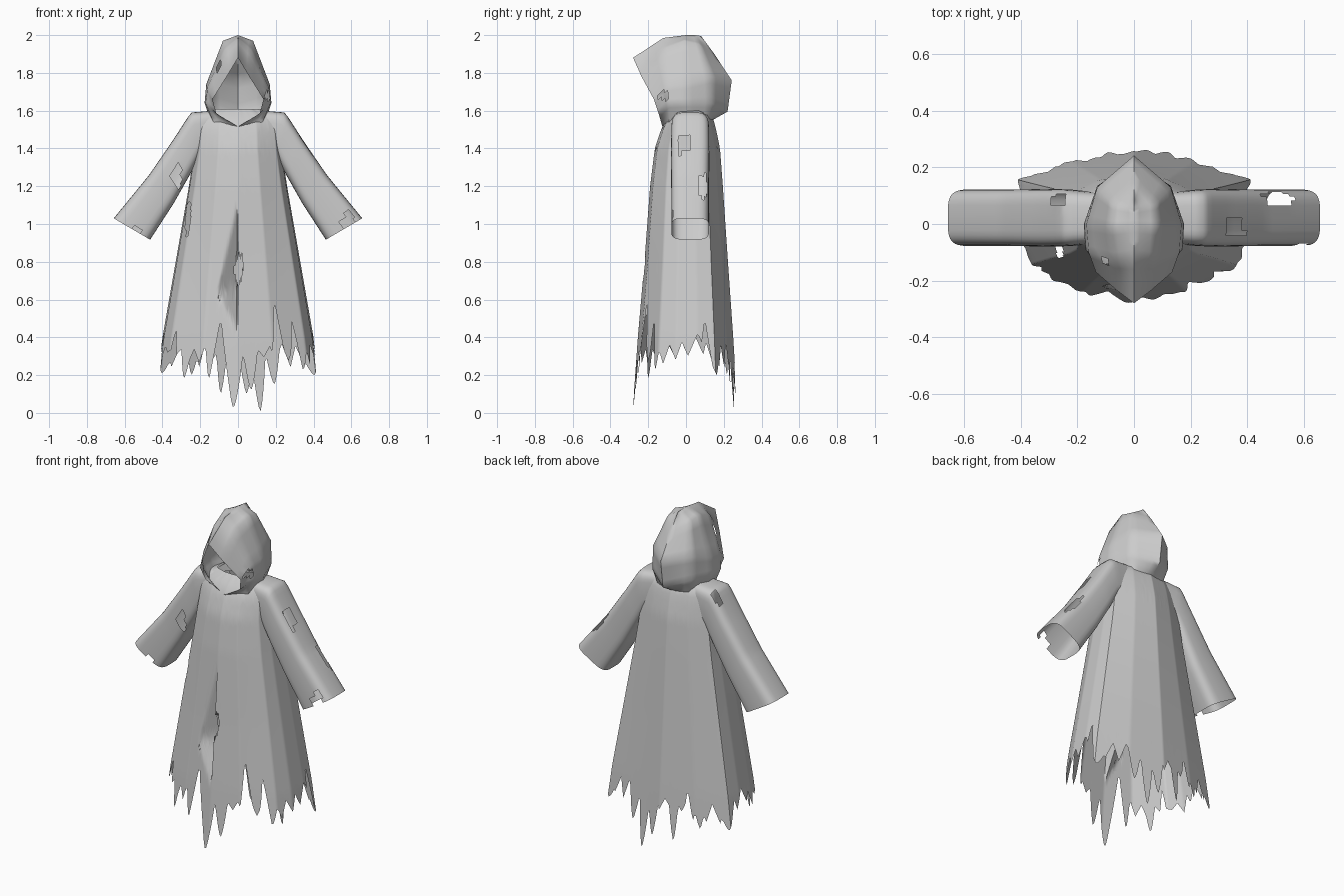
import bpy
import bmesh
import random
from math import sin, cos, pi, copysign
from mathutils import Vector

random.seed(7)
old = bpy.data.objects.get("Cube")
if old:
    bpy.data.objects.remove(old, do_unlink=True)

# One worn grey cloth
cloth = bpy.data.materials.new("grey_cloth")
cloth.use_nodes = True
grey = (0.6, 0.6, 0.6, 1)
cloth.diffuse_color = grey
cloth.node_tree.nodes["Principled BSDF"].inputs["Base Color"].default_value = grey


def lerp_table(table, value):
    """Piecewise linear lookup in rows of (key, a, b, ...), keys ascending."""
    value = min(max(value, table[0][0]), table[-1][0])
    for low, high in zip(table, table[1:]):
        if value <= high[0]:
            t = (value - low[0]) / (high[0] - low[0])
            return [a + (b - a) * t for a, b in zip(low[1:], high[1:])]


def loft(name, rows, closed, tears=(), mirror=False, cuts=0, angle=50):
    """Skin rows of points; cut ragged holes (centre, radii)."""
    bm = bmesh.new()
    grid = [[bm.verts.new(p) for p in row] for row in rows]
    count = len(grid[0])
    for upper, lower in zip(grid, grid[1:]):
        for i in range(count if closed else count - 1):
            j = (i + 1) % count
            bm.faces.new((upper[i], lower[i], lower[j], upper[j]))
    if mirror:
        copy = bmesh.ops.duplicate(bm, geom=bm.verts[:] + bm.edges[:] + bm.faces[:])["geom"]
        verts = [g for g in copy if isinstance(g, bmesh.types.BMVert)]
        bmesh.ops.scale(bm, vec=(-1, 1, 1), verts=verts)
    bmesh.ops.remove_doubles(bm, verts=bm.verts[:], dist=0.0005)
    if cuts:
        bmesh.ops.subdivide_edges(bm, edges=bm.edges[:], cuts=cuts, use_grid_fill=True)
    torn = []
    for face in bm.faces:
        middle = face.calc_center_median()
        for centre, radii in tears:
            reach = sum(((m - c) / r) ** 2 for m, c, r in zip(middle, centre, radii))
            if reach < random.uniform(0.75, 1.1):
                torn.append(face)
                break
    bmesh.ops.delete(bm, geom=torn, context="FACES")
    bmesh.ops.recalc_face_normals(bm, faces=bm.faces[:])
    mesh = bpy.data.meshes.new(name)
    bm.to_mesh(mesh)
    bm.free()
    mesh.materials.append(cloth)
    obj = bpy.data.objects.new(name, mesh)
    bpy.context.collection.objects.link(obj)
    bpy.ops.object.select_all(action="DESELECT")
    obj.select_set(True)
    bpy.context.view_layer.objects.active = obj
    bpy.ops.object.shade_smooth_by_angle(angle=angle * pi / 180)
    return obj


# Robe: height, half width, front depth, back depth
robe_sizes = [
    (0, 0.455, -0.283, 0.275), (0.4, 0.4, -0.255, 0.25), (0.8, 0.33, -0.22, 0.222),
    (1.2, 0.26, -0.19, 0.195), (1.4, 0.23, -0.165, 0.18), (1.52, 0.22, -0.125, 0.155),
    (1.58, 0.2, -0.085, 0.135), (1.61, 0.13, -0.05, 0.1),
]
# Half outline of the robe: position around, width, front share, back share
robe_outline = [
    (0, 0, 1, 0), (0.17, 0.45, 0.92, 0), (0.35, 0.88, 0.56, 0), (0.44, 0.98, 0.2, 0),
    (0.55, 1, 0, 0.25), (0.64, 0.97, 0, 0.6), (0.8, 0.52, 0, 0.86), (1, 0, 0, 1),
]
# Long hem points and deep splits: position around, height, half spread
hem_points = [
    (-0.02, 0.025, 0.05), (0.06, 0.12, 0.04), (-0.13, 0.15, 0.03), (-0.26, 0.18, 0.03),
    (0.19, 0.18, 0.03), (0.32, 0.22, 0.04), (0.65, 0.2, 0.06), (-0.65, 0.21, 0.05),
    (0.9, 0.005, 0.04), (0.83, 0.15, 0.04), (0.96, 0.1, 0.04), (-0.92, 0.1, 0.03),
    (-0.78, 0.2, 0.03),
]
hem_splits = [
    (0.2, 0.6, 0.035), (-0.09, 0.5, 0.03), (0.55, 0.42, 0.06), (-0.53, 0.42, 0.06),
    (0.29, 0.5, 0.025), (0.59, 0.5, 0.03), (-0.33, 0.45, 0.02), (-0.84, 0.42, 0.02),
]
teeth = 64
ragged = [(-1 + 2 * i / teeth,
           random.uniform(0.33, 0.38) if i % 2 else random.uniform(0.24, 0.32))
          for i in range(teeth + 1)]


def hem_height(u):
    z = lerp_table(ragged, u)[0]
    for centre, tip, spread in hem_points:
        share = (abs(u - centre) / spread) ** 1.4
        z = min(z, tip + share * (0.36 - tip))
    for centre, top, spread in hem_splits:
        z = max(z, top - abs(u - centre) / spread * (top - 0.28))
    return z


def robe_point(u, z):
    width, front, back = lerp_table(robe_sizes, z)
    across, front_share, back_share = lerp_table(robe_outline, abs(u))
    x = copysign(across * width, u)
    y = front_share * front + back_share * back
    # Deep fold in the right front panel
    fold = lerp_table([(0.42, 0), (0.65, 1), (1.12, 0)], z)[0]
    spread = 0.11 * fold
    if abs(u) < 0.4 and -spread < x < -0.0005:
        y += 0.1 * fold * (1 + x / spread)
    return Vector((x, y, z))


columns, steps = 256, 36
robe_rows = []
for r in range(steps + 1):
    row = []
    for c in range(columns):
        u = -1 + 2 * c / columns
        bottom = hem_height(u)
        row.append(robe_point(u, 1.61 + (bottom - 1.61) * r / steps))
    robe_rows.append(row)
robe_tears = [
    ((-0.27, -0.1, 1.1), (0.02, 0.05, 0.17)),
    ((0, -0.2, 0.76), (0.025, 0.1, 0.07)),
]
loft("robe", robe_rows, True, robe_tears)

# Sleeves: distance along, top x and z, bottom x and z, half depth
sleeve_sizes = [
    (0, 0.13, 1.6, 0.13, 1.4, 0.09), (0.15, 0.25, 1.59, 0.2, 1.36, 0.1),
    (0.35, 0.34, 1.45, 0.255, 1.26, 0.102), (0.6, 0.47, 1.26, 0.34, 1.11, 0.1),
    (1, 0.658, 1.03, 0.465, 0.917, 0.1),
]


def sleeve(name, side, tears):
    rows = []
    for r in range(29):
        top_x, top_z, low_x, low_z, depth = lerp_table(sleeve_sizes, r / 28)
        row = []
        for c in range(32):
            # Rounded box section
            a = 2 * pi * c / 32
            v = copysign(abs(sin(a)) ** 0.5, sin(a)) / 2 + 0.5
            y = 0.022 + depth * copysign(abs(cos(a)) ** 0.5, cos(a))
            x = low_x + (top_x - low_x) * v
            z = low_z + (top_z - low_z) * v
            row.append((side * x, y, z))
        rows.append(row)
    loft(name, rows, True, tears)


sleeve("left_sleeve", 1, [
    ((0.37, -0.02, 1.43), (0.09, 0.025, 0.08)),
    ((0.51, 0.09, 1.2), (0.08, 0.025, 0.1)),
    ((0.58, -0.08, 1.03), (0.03, 0.04, 0.05)),
])
sleeve("right_sleeve", -1, [
    ((-0.27, 0.08, 1.56), (0.04, 0.025, 0.05)),
    ((-0.32, -0.08, 1.24), (0.025, 0.03, 0.06)),
    ((-0.54, -0.08, 0.96), (0.04, 0.04, 0.025)),
])

# Hood: half loops from the face opening to the back seam
hood_loops = [
    [(0, -0.28, 1.88), (0.06, -0.235, 1.78), (0.135, -0.17, 1.66),
     (0.115, -0.145, 1.585), (0, -0.125, 1.515)],
    [(0, -0.12, 1.985), (0.07, -0.13, 1.92), (0.16, -0.1, 1.73),
     (0.172, -0.09, 1.64), (0.13, -0.09, 1.54)],
    [(0, 0, 2), (0.08, -0.01, 1.97), (0.168, 0, 1.74),
     (0.177, 0, 1.64), (0.15, 0.02, 1.56)],
    [(0, 0.05, 2), (0.075, 0.07, 1.95), (0.13, 0.13, 1.78),
     (0.13, 0.135, 1.64), (0.1, 0.12, 1.54)],
    [(0, 0.08, 1.995), (0, 0.15, 1.9), (0, 0.242, 1.76),
     (0, 0.22, 1.595), (0, 0.14, 1.55)],
]
loft("hood", hood_loops, False, [
    ((-0.11, -0.13, 1.84), (0.03, 0.03, 0.04)),
    ((0.15, -0.11, 1.68), (0.03, 0.04, 0.02)),
], mirror=True, cuts=3, angle=60)
